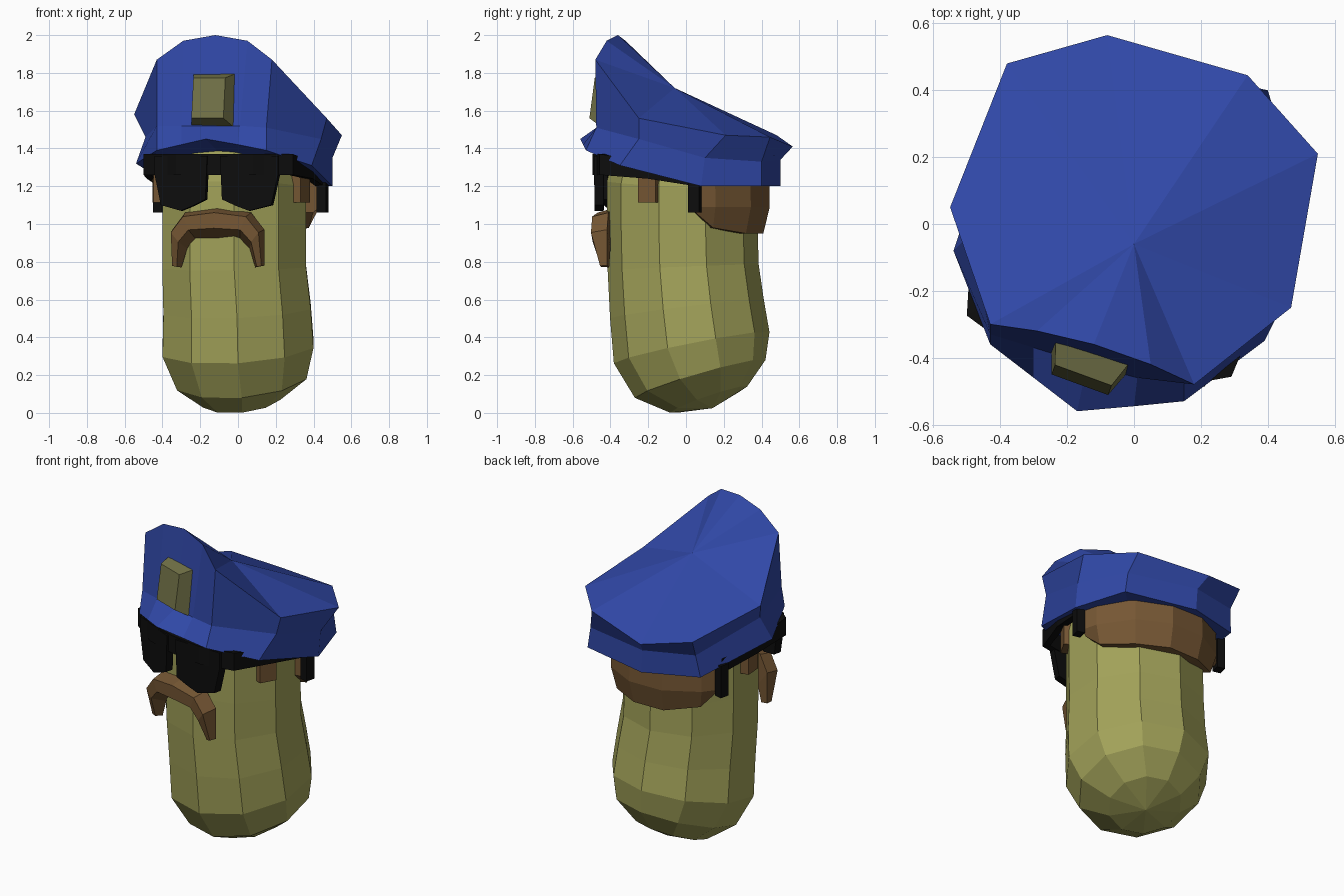
import bpy
import bmesh
from math import sin, cos, tau, radians
from mathutils import Matrix, Vector

if "Cube" in bpy.data.objects:
    bpy.data.objects.remove(bpy.data.objects["Cube"], do_unlink=True)


def material(name, r, g, b):
    mat = bpy.data.materials.new(name)
    mat.use_nodes = True
    mat.diffuse_color = (r, g, b, 1)
    bsdf = mat.node_tree.nodes["Principled BSDF"]
    bsdf.inputs["Base Color"].default_value = (r, g, b, 1)
    bsdf.inputs["Roughness"].default_value = 0.8
    return mat


GREEN = material("pickle green", 0.36, 0.36, 0.10)
BLUE = material("uniform blue", 0.030, 0.065, 0.39)
BROWN = material("hair brown", 0.18, 0.095, 0.034)
BLACK = material("glasses black", 0.004, 0.004, 0.004)
OLIVE = material("badge olive", 0.17, 0.17, 0.065)

# The face is turned a little away from straight ahead
FACE = Matrix.Translation((-0.02, 0, 0)) @ Matrix.Rotation(radians(-13), 4, "Z")


def loft(name, rings, mat, start=None, end=None, place=None):
    """Skin closed rings; each end is a flat cap or a fan to a point."""
    bm = bmesh.new()
    loops = [[bm.verts.new(p) for p in ring] for ring in rings]
    n = len(loops[0])
    for a, b in zip(loops, loops[1:]):
        for i in range(n):
            j = (i + 1) % n
            bm.faces.new((a[i], a[j], b[j], b[i]))
    for loop, point in ((loops[0], start), (loops[-1], end)):
        if point is None:
            bm.faces.new(loop)
        else:
            tip = bm.verts.new(point)
            for i in range(n):
                bm.faces.new((loop[i], loop[(i + 1) % n], tip))
    if place:
        bm.transform(place)
    bmesh.ops.recalc_face_normals(bm, faces=bm.faces[:])
    mesh = bpy.data.meshes.new(name)
    bm.to_mesh(mesh)
    bm.free()
    mesh.materials.append(mat)
    obj = bpy.data.objects.new(name, mesh)
    bpy.context.collection.objects.link(obj)
    return obj


def mirrored(half):
    """Half a path, starting at the middle, made whole across x."""
    return [(-p[0], *p[1:]) for p in half[:0:-1]] + half


def box(name, size, place, mat, taper=1.0):
    """Block whose front (-y) end is scaled by taper."""
    w, d, h = (s / 2 for s in size)
    corners = ((-1, -1), (1, -1), (1, 1), (-1, 1))
    back = [(x * w, d, z * h) for x, z in corners]
    front = [(x * w * taper, -d, z * h * taper) for x, z in corners]
    return loft(name, [back, front], mat, place=place)


# Body: ten-sided rings along a bend (centre x, centre y, z, radius, slope)
SIDES = 10
body_path = [
    (0.02, 0.12, 0.07, 0.215, 0.34),
    (0.02, 0.075, 0.18, 0.36, 0.29),
    (0.0, 0.03, 0.345, 0.42, 0.2),
    (-0.005, 0.005, 0.55, 0.41, 0.12),
    (-0.02, -0.015, 0.77, 0.4, 0.04),
    (-0.02, -0.02, 0.98, 0.4, -0.04),
    (-0.02, -0.02, 1.2, 0.4, -0.06),
    (-0.02, -0.02, 1.36, 0.36, -0.08),
]
rings = []
for cx, cy, cz, radius, slope in body_path:
    ring = []
    for i in range(SIDES):
        angle = tau * i / SIDES - tau / 4
        dx = radius * cos(angle)
        dy = radius * sin(angle) / (1 + slope * slope) ** 0.5
        ring.append((cx + dx, cy + dy, cz + slope * (dy + 0.3 * dx)))
    rings.append(ring)
loft("body", rings, GREEN, start=(0.03, 0.14, 0.025))

# Cap: lower edge with peak, band seam, flared crown rim, dented top
cap_edge = [
    (-0.43, -0.36, 1.39), (-0.3, -0.46, 1.42), (-0.17, -0.56, 1.45),
    (0, -0.545, 1.42), (0.15, -0.53, 1.39), (0.39, -0.35, 1.31),
    (0.5, 0.08, 1.2), (0.4, 0.4, 1.2), (-0.04, 0.5, 1.2),
    (-0.38, 0.4, 1.22), (-0.54, -0.08, 1.32),
]
cap_seam = [
    (-0.43, -0.33, 1.52), (-0.3, -0.37, 1.52), (-0.14, -0.42, 1.52),
    (0.01, -0.46, 1.52), (0.15, -0.475, 1.51), (0.44, -0.25, 1.45),
    (0.5, 0.1, 1.35), (0.38, 0.4, 1.33), (-0.05, 0.5, 1.34),
    (-0.36, 0.42, 1.36), (-0.49, -0.03, 1.46),
]
cap_rim = [
    (-0.43, -0.3, 1.87), (-0.29, -0.32, 1.97), (-0.12, -0.36, 2),
    (0.05, -0.42, 1.97), (0.18, -0.48, 1.87), (0.47, -0.25, 1.56),
    (0.55, 0.21, 1.47), (0.34, 0.445, 1.46), (-0.08, 0.565, 1.41),
    (-0.38, 0.48, 1.47), (-0.55, 0.05, 1.58),
]
loft("police_cap", [cap_edge, cap_seam, cap_rim], BLUE,
     start=(0, 0, 1.28), end=(0, -0.06, 1.72))

# Cap badge: tapered plaque leaning with the crown
lean = Matrix.Rotation(radians(-20), 4, "Z") @ Matrix.Rotation(radians(-8), 4, "X")
box("cap_badge", (0.25, 0.1, 0.3),
    Matrix.Translation((-0.14, -0.42, 1.66)) @ lean, OLIVE, taper=0.72)

# Moustache: outer and inner edge (x, z) with a raised front between them
outer = mirrored([(0, 1.085), (0.18, 1.06), (0.25, 0.97), (0.25, 0.78)])
inner = mirrored([(0, 0.92), (0.12, 0.92), (0.17, 0.87), (0.2, 0.77)])
sections = []
for (xo, zo), (xi, zi) in zip(outer, inner):
    back = -0.39 + 0.3 * abs(xo) ** 2
    front = back - (0.09 if zo > 0.9 else 0.04)
    mix = lambda t: (xo + t * (xi - xo), front, zo + t * (zi - zo))
    sections.append([(xo, back, zo), mix(0.15), mix(0.65), (xi, back, zi)])
loft("moustache", sections, BROWN, place=FACE)

# Back hair: chunky band wrapped round the back of the head
sections = []
for degrees, bottom in ((20, 1.06), (33, 0.98), (62, 0.95), (90, 0.95),
                        (118, 0.95), (147, 0.98), (160, 1.06)):
    c, s = cos(radians(degrees)), sin(radians(degrees))
    profile = ((0.35, 1.3), (0.45, 1.3), (0.455, 1.09), (0.42, bottom), (0.35, bottom))
    sections.append([(r * c, r * s, z) for r, z in profile])
loft("back_hair", sections, BROWN, place=FACE)

# Sideburns
for side, label in ((1, "left"), (-1, "right")):
    turn = Matrix.Rotation(side * radians(74), 4, "Z")
    box(label + "_sideburn", (0.11, 0.1, 0.18),
        FACE @ turn @ Matrix.Translation((0, -0.38, 1.2)), BROWN, taper=0.95)

# Glasses frame: bar and arms in one strip (x, y, low z, high z)
frame = mirrored([
    (0, -0.455, 1.26, 1.37), (0.2, -0.44, 1.26, 1.37), (0.39, -0.36, 1.26, 1.37),
    (0.43, -0.1, 1.24, 1.33), (0.43, 0.15, 1.2, 1.29),
])
sections = []
for x, y, low, high in frame:
    out = Vector((x, y, 0)).normalized() * 0.022
    sections.append([(x + k * out.x, y + k * out.y, z)
                     for k, z in ((-1, low), (1, low), (1, high), (-1, high))])
loft("glasses_frame", sections, BLACK, place=FACE)

# Lenses and ear hooks
lens = [(0.035, 1.36), (0.045, 1.13), (0.12, 1.095), (0.185, 1.07),
        (0.3, 1.1), (0.335, 1.26), (0.335, 1.36)]
for side, label in ((1, "left"), (-1, "right")):
    plates = [[(side * x, -0.495 + 0.22 * x + depth, z) for x, z in lens]
              for depth in (0, 0.05)]
    loft(label + "_lens", plates, BLACK, place=FACE)
    box(label + "_ear_hook", (0.05, 0.06, 0.2),
        FACE @ Matrix.Translation((side * 0.445, 0.15, 1.16)), BLACK)
